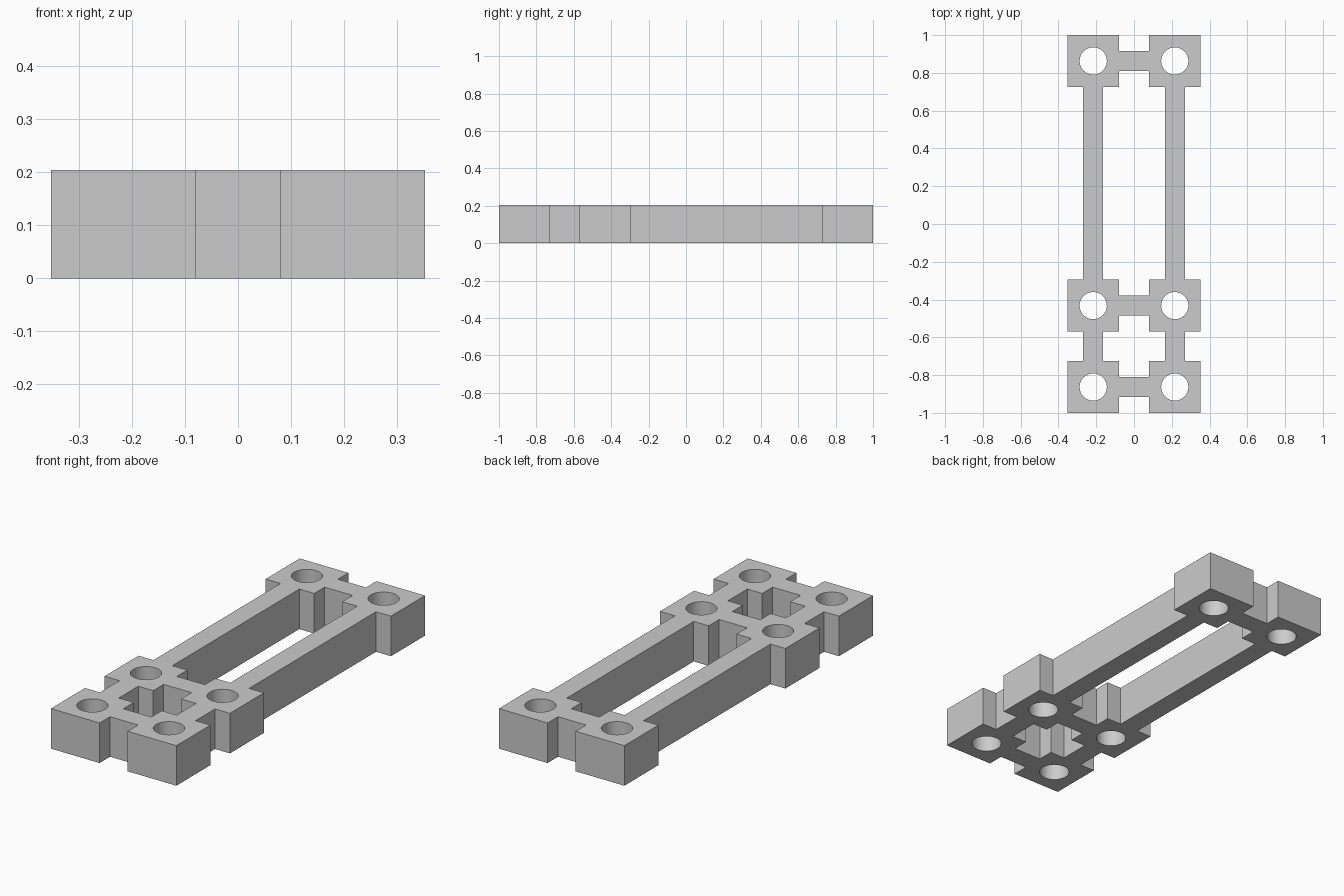
import bpy
import bmesh
import math

cube = bpy.data.objects.get("Cube")
if cube:
    bpy.data.objects.remove(cube, do_unlink=True)

HEIGHT = 0.204
PAD_X = 0.216                     # pad centre, left and right
PAD_Y = [-0.863, -0.432, 0.863]   # pad rows, front to back
PAD = 0.137                       # half size of a square pad
BAR = 0.053                       # half width of rails and bridges
HOLE = 0.072
INNER, OUTER = PAD_X - PAD, PAD_X + PAD


def mirrored(half):
    """Close a right-hand path with its mirror image."""
    return half + [(-x, y) for x, y in reversed(half)]


def add_loop(curve, points):
    spline = curve.splines.new("POLY")
    spline.points.add(len(points) - 1)
    for point, (x, y) in zip(spline.points, points):
        point.co = (x, y, 0, 1)
    spline.use_cyclic_u = True


def circle(cx, cy, radius, sides=48):
    angles = [math.tau * i / sides for i in range(sides)]
    return [(cx + radius * math.cos(a), cy + radius * math.sin(a)) for a in angles]


profile = bpy.data.curves.new("frame_profile", "CURVE")
profile.dimensions = "2D"
profile.fill_mode = "BOTH"
profile.extrude = HEIGHT / 2

# Outer outline: bridge edge, stepped pads and rails, bridge edge
first, last = PAD_Y[0], PAD_Y[-1]
side = [(INNER, first - BAR), (INNER, first - PAD)]
for y in PAD_Y:
    if y != first:
        side.append((PAD_X + BAR, y - PAD))
    side += [(OUTER, y - PAD), (OUTER, y + PAD)]
    if y != last:
        side.append((PAD_X + BAR, y + PAD))
side += [(INNER, last + PAD), (INNER, last + BAR)]
add_loop(profile, mirrored(side))

# Windows between neighbouring pad rows
for a, b in zip(PAD_Y, PAD_Y[1:]):
    add_loop(profile, mirrored([
        (INNER, a + BAR), (INNER, a + PAD), (PAD_X - BAR, a + PAD),
        (PAD_X - BAR, b - PAD), (INNER, b - PAD), (INNER, b - BAR)]))

# Round through holes
for y in PAD_Y:
    for x in (-PAD_X, PAD_X):
        add_loop(profile, circle(x, y, HOLE))

# Solid frame mesh from the profile
frame = bpy.data.objects.new("frame", profile)
bpy.context.collection.objects.link(frame)
bpy.ops.object.select_all(action="DESELECT")
frame.select_set(True)
bpy.context.view_layer.objects.active = frame
bpy.ops.object.convert(target="MESH")
frame = bpy.context.view_layer.objects.active
frame.name = "frame"

bm = bmesh.new()
bm.from_mesh(frame.data)
bmesh.ops.remove_doubles(bm, verts=bm.verts, dist=0.0005)
bmesh.ops.translate(bm, verts=bm.verts, vec=(0, 0, HEIGHT / 2))
bmesh.ops.recalc_face_normals(bm, faces=bm.faces)
bm.to_mesh(frame.data)
bm.free()
bpy.ops.object.shade_smooth_by_angle(angle=math.radians(30))

# Plain grey material
grey = bpy.data.materials.new("light_grey")
grey.use_nodes = True
color = (0.6, 0.6, 0.6, 1)
grey.diffuse_color = color
grey.node_tree.nodes["Principled BSDF"].inputs["Base Color"].default_value = color
frame.data.materials.clear()
frame.data.materials.append(grey)
